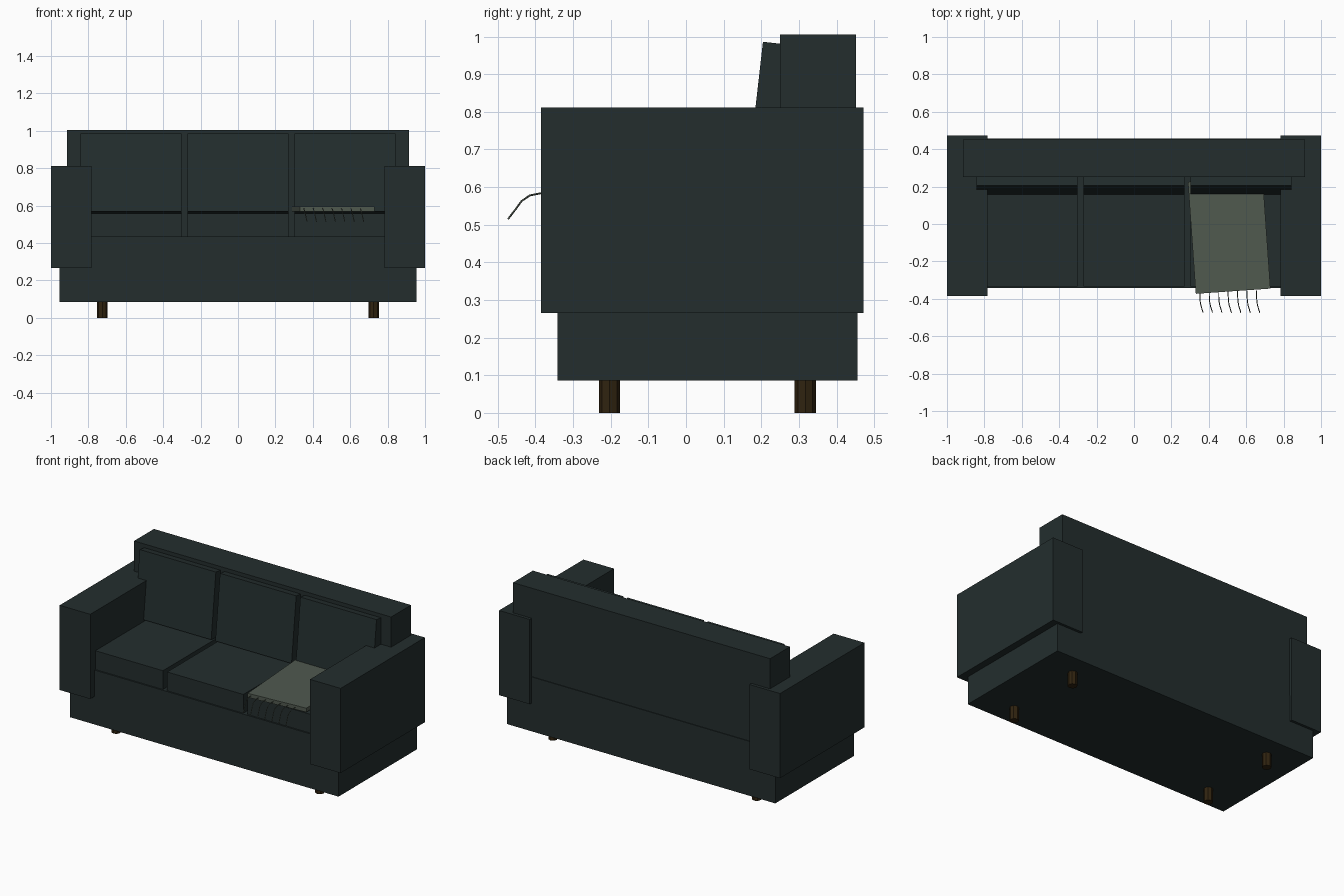
import bpy, math
from mathutils import Matrix, Vector

if "Cube" in bpy.data.objects:
    bpy.data.objects.remove(bpy.data.objects["Cube"])


def material(name, rgb):
    m = bpy.data.materials.new(name)
    m.diffuse_color = (*rgb, 1)
    m.use_nodes = True
    m.node_tree.nodes["Principled BSDF"].inputs["Base Color"].default_value = m.diffuse_color
    return m


FABRIC = material("dark_teal_fabric", (0.017, 0.027, 0.027))
WOOL = material("grey_green_wool", (0.08, 0.1, 0.078))
WOOD = material("dark_wood", (0.03, 0.017, 0.005))


def box(name, x, y, z, mat):
    """Box from (min, max) ranges."""
    bpy.ops.mesh.primitive_cube_add(size=1)
    o = bpy.context.object
    o.name = name
    size = [r[1] - r[0] for r in (x, y, z)]
    mid = [(r[0] + r[1]) / 2 for r in (x, y, z)]
    o.data.transform(Matrix.Diagonal((*size, 1)))
    o.location = mid
    o.data.materials.append(mat)
    return o


# Frame: base and backrest
box("base", (-0.955, 0.955), (-0.342, 0.456), (0.086, 0.436), FABRIC)
box("backrest", (-0.915, 0.915), (0.25, 0.452), (0.43, 1.005), FABRIC)

# Arms and legs, mirrored left and right
for side, s in (("left", -1), ("right", 1)):
    box(side + "_arm", sorted((s * 0.782, s * 1.0)), (-0.385, 0.472), (0.266, 0.811), FABRIC)
    for end, y in (("front", -0.203), ("back", 0.317)):
        bpy.ops.mesh.primitive_cylinder_add(vertices=8, radius=0.028, depth=0.1,
                                            location=(s * 0.725, y, 0.05))
        leg = bpy.context.object
        leg.name = f"{side}_{end}_leg"
        leg.data.materials.append(WOOD)

# Three seat cushions and three leaning back cushions
tilt = math.radians(6.5)
for i, name in enumerate(("left", "middle", "right")):
    x = ((i - 1) * 0.572 - 0.271, (i - 1) * 0.572 + 0.271)
    box(name + "_seat_cushion", x, (-0.333, 0.26), (0.43, 0.557), FABRIC)
    c = box(name + "_back_cushion", x, (0, 0.12), (0, 0.42), FABRIC)
    # pivot on the lower front edge
    c.data.transform(Matrix.Translation((0, 0.06, 0.21)))
    c.location = (sum(x) / 2, 0.157, 0.569)
    c.rotation_euler.x = -tilt

# Folded throw, slightly turned on the right seat
turn = math.radians(4)
throw = box("throw_blanket", (0.309, 0.709), (-0.36, 0.24), (0.57, 0.596), WOOL)
throw.rotation_euler.z = turn

# Fringe strands drooping off the throw's front edge
for i in range(7):
    x0 = 0.352 + i * 0.0505
    pts = [(0, -0.355, 0.584), (0, -0.385, 0.584), (0.002, -0.415, 0.578),
           (0.006, -0.437, 0.563), (0.011, -0.453, 0.541), (0.017, -0.473, 0.515)]
    cu = bpy.data.curves.new("fringe_strand", 'CURVE')
    cu.dimensions = '3D'
    cu.bevel_depth = 0.0025
    cu.bevel_resolution = 0
    cu.use_fill_caps = True
    sp = cu.splines.new('POLY')
    sp.points.add(len(pts) - 1)
    for p, co in zip(sp.points, pts):
        p.co = (x0 + co[0], co[1], co[2], 1)
    cu.materials.append(WOOL)
    o = bpy.data.objects.new(f"fringe_strand_{i + 1}", cu)
    bpy.context.collection.objects.link(o)
